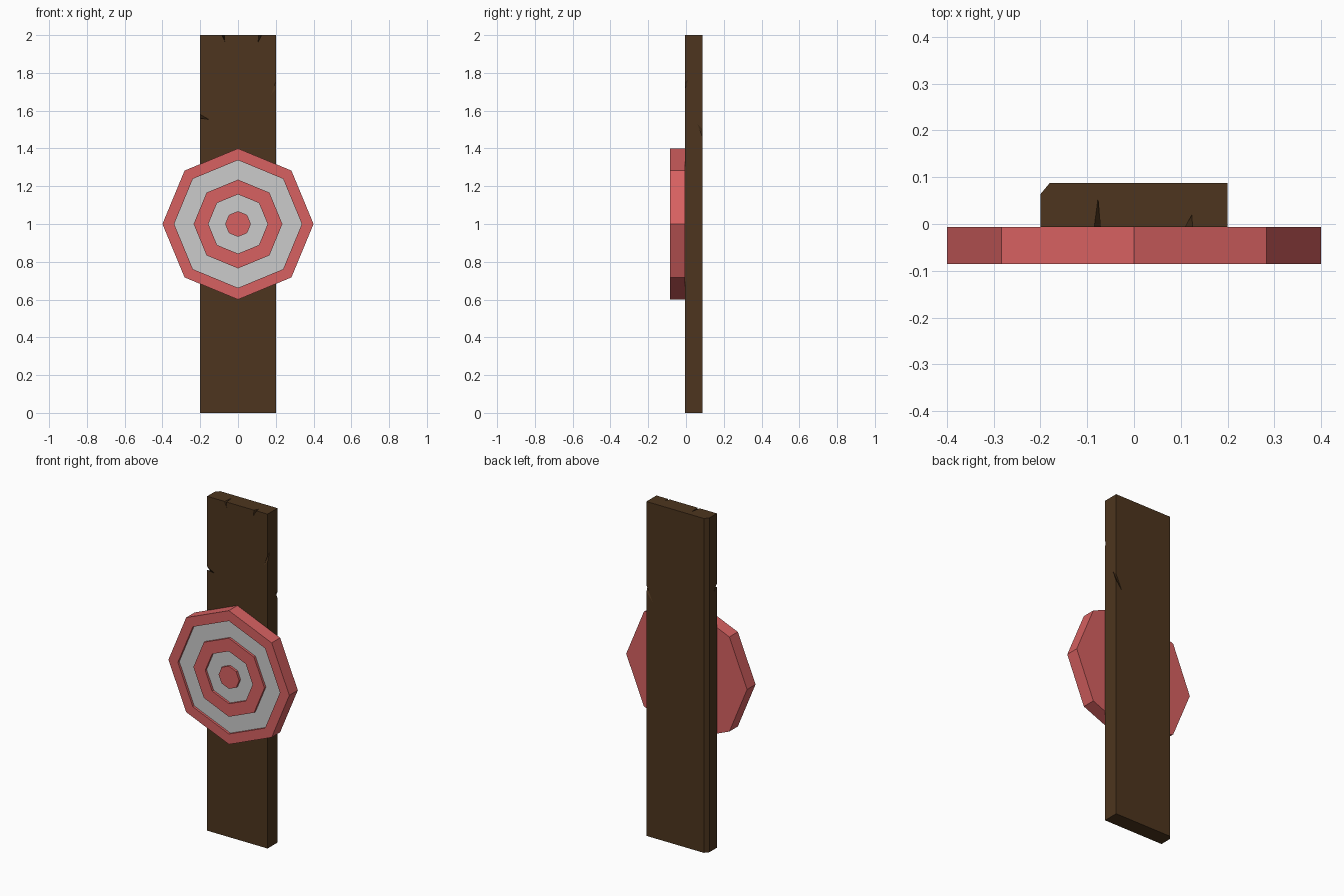
import bpy, bmesh, math
from mathutils import Vector

if "Cube" in bpy.data.objects:
    bpy.data.objects.remove(bpy.data.objects["Cube"])


def material(name, rgb):
    m = bpy.data.materials.new(name)
    m.diffuse_color = (*rgb, 1)
    m.use_nodes = True
    m.node_tree.nodes["Principled BSDF"].inputs["Base Color"].default_value = m.diffuse_color
    return m


def make_object(name, bm, *mats):
    bmesh.ops.recalc_face_normals(bm, faces=bm.faces)
    me = bpy.data.meshes.new(name)
    bm.to_mesh(me)
    bm.free()
    ob = bpy.data.objects.new(name, me)
    bpy.context.collection.objects.link(ob)
    for m in mats:
        me.materials.append(m)
    return ob


wood = material("wood", (0.075, 0.036, 0.013))
red = material("red_paint", (0.68, 0.12, 0.12))
white = material("pale_paint", (0.52, 0.52, 0.52))

FRONT, BACK, HALF = -0.006, 0.088, 0.2

# Plank: rectangular section with one chamfered back corner
bm = bmesh.new()
section = [(-HALF, FRONT), (HALF, FRONT), (HALF, BACK), (-0.18, BACK), (-HALF, 0.064)]
base = bm.faces.new([bm.verts.new((x, y, 0)) for x, y in section])
top = bmesh.ops.extrude_face_region(bm, geom=[base])["geom"]
bmesh.ops.translate(bm, vec=(0, 0, 2), verts=[v for v in top if isinstance(v, bmesh.types.BMVert)])
plank = make_object("plank", bm, wood)

# Splits in the wood: two points on an edge, then one tip on each adjoining face
splits = [
    ((-0.085, FRONT, 2), (-0.072, FRONT, 2), (-0.077, 0.055, 2), (-0.07, FRONT, 1.967)),
    ((0.110, FRONT, 2), (0.125, FRONT, 2), (0.124, 0.02, 2), (0.106, FRONT, 1.962)),
    ((-HALF, FRONT, 1.58), (-HALF, FRONT, 1.56), (-HALF, 0.02, 1.545), (-0.153, FRONT, 1.553)),
    ((HALF, FRONT, 1.75), (HALF, FRONT, 1.715), (HALF, 0.012, 1.765), (0.175, FRONT, 1.685)),
    ((HALF, BACK, 1.50), (HALF, BACK, 1.46), (HALF, 0.06, 1.53), (0.16, BACK, 1.41)),
]
for i, pts in enumerate(splits):
    a, b, c, d = map(Vector, pts)
    mid = (c + d) / 2
    bm = bmesh.new()
    for p in (a + (a - mid) * 0.5, b + (b - mid) * 0.5, c, d):
        bm.verts.new(p)
    bmesh.ops.convex_hull(bm, input=bm.verts)
    cutter = make_object(f"split_cutter_{i + 1}", bm, wood)
    cutter.hide_render = True
    cutter.hide_set(True)
    mod = plank.modifiers.new(f"split_{i + 1}", "BOOLEAN")
    mod.operation, mod.solver, mod.object = "DIFFERENCE", "EXACT", cutter

# Target board: stepped octagonal profile with the pale rings recessed
F, R = -0.086, -0.072
profile = [(0.4, FRONT), (0.4, F), (0.338, F), (0.338, R), (0.235, R), (0.235, F),
           (0.157, F), (0.157, R), (0.068, R), (0.068, F)]
bm = bmesh.new()
rings = [[bm.verts.new((r * math.cos(k * math.pi / 4), y, 1 + r * math.sin(k * math.pi / 4)))
          for k in range(8)] for r, y in profile]
for i in range(len(rings) - 1):
    pale = profile[i][1] == R and profile[i + 1][1] == R
    for k in range(8):
        n = (k + 1) % 8
        f = bm.faces.new((rings[i][k], rings[i][n], rings[i + 1][n], rings[i + 1][k]))
        f.material_index = 1 if pale else 0
bm.faces.new(rings[0])
bm.faces.new(rings[-1])
make_object("target_board", bm, red, white)
